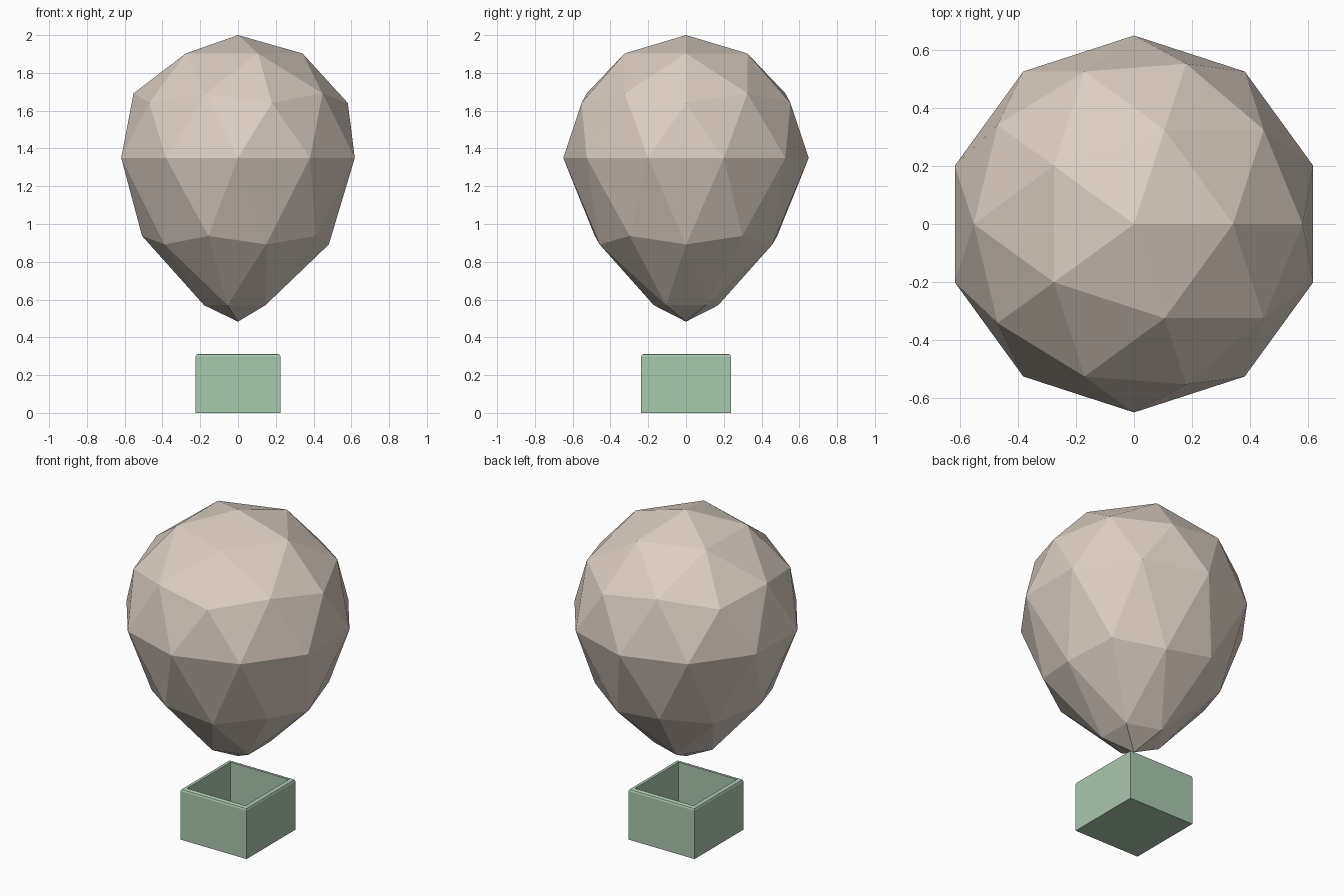
import bpy, bmesh

if "Cube" in bpy.data.objects:
    bpy.data.objects.remove(bpy.data.objects["Cube"])


def add_object(name, bm, color):
    mesh = bpy.data.meshes.new(name)
    bm.normal_update()
    bm.to_mesh(mesh)
    bm.free()
    mat = bpy.data.materials.new(name + "_color")
    mat.diffuse_color = (*color, 1)
    mat.use_nodes = True
    mat.node_tree.nodes["Principled BSDF"].inputs["Base Color"].default_value = mat.diffuse_color
    mesh.materials.append(mat)
    obj = bpy.data.objects.new(name, mesh)
    bpy.context.collection.objects.link(obj)
    return obj


# Balloon envelope: low-poly icosphere whose lower rings are pulled down and pinched
R, CENTER_Z = 0.65, 1.35
rings = [(0.447, 0.874, 0.937), (0.526, 0.87, 0.892), (0.851, 0.525, 0.57), (1.0, 0.0, 0.483)]
bm = bmesh.new()
bmesh.ops.create_icosphere(bm, subdivisions=2, radius=R)
for v in bm.verts:
    if v.co.z < -0.01:
        depth = -v.co.z / R
        _, pinch, z = min(rings, key=lambda r: abs(r[0] - depth))
        v.co = (v.co.x * pinch, v.co.y * pinch, z)
    else:
        v.co.z += CENTER_Z
add_object("envelope", bm, (0.72, 0.62, 0.54))

# Basket: open box with softened outer rim
W, D, H, WALL, FLOOR = 0.45, 0.475, 0.312, 0.038, 0.035
bm = bmesh.new()
bmesh.ops.create_cube(bm, size=1)
for v in bm.verts:
    v.co = (v.co.x * W, v.co.y * D, (v.co.z + 0.5) * H)
bm.normal_update()
top = max(bm.faces, key=lambda f: f.calc_center_median().z)
rim = list(top.edges)
bmesh.ops.inset_region(bm, faces=[top], thickness=WALL)
# sink the inset face to make the interior
well = bmesh.ops.extrude_discrete_faces(bm, faces=[top])["faces"][0]
for v in well.verts:
    v.co.z = FLOOR
outer = [e for e in bm.edges if all(v.co.z > H - 0.001 and abs(v.co.x) > W / 2 - 0.001
                                    for v in e.verts)]
bmesh.ops.bevel(bm, geom=outer, offset=0.014, segments=2, profile=0.5, affect='EDGES')
add_object("basket", bm, (0.40, 0.58, 0.42))
